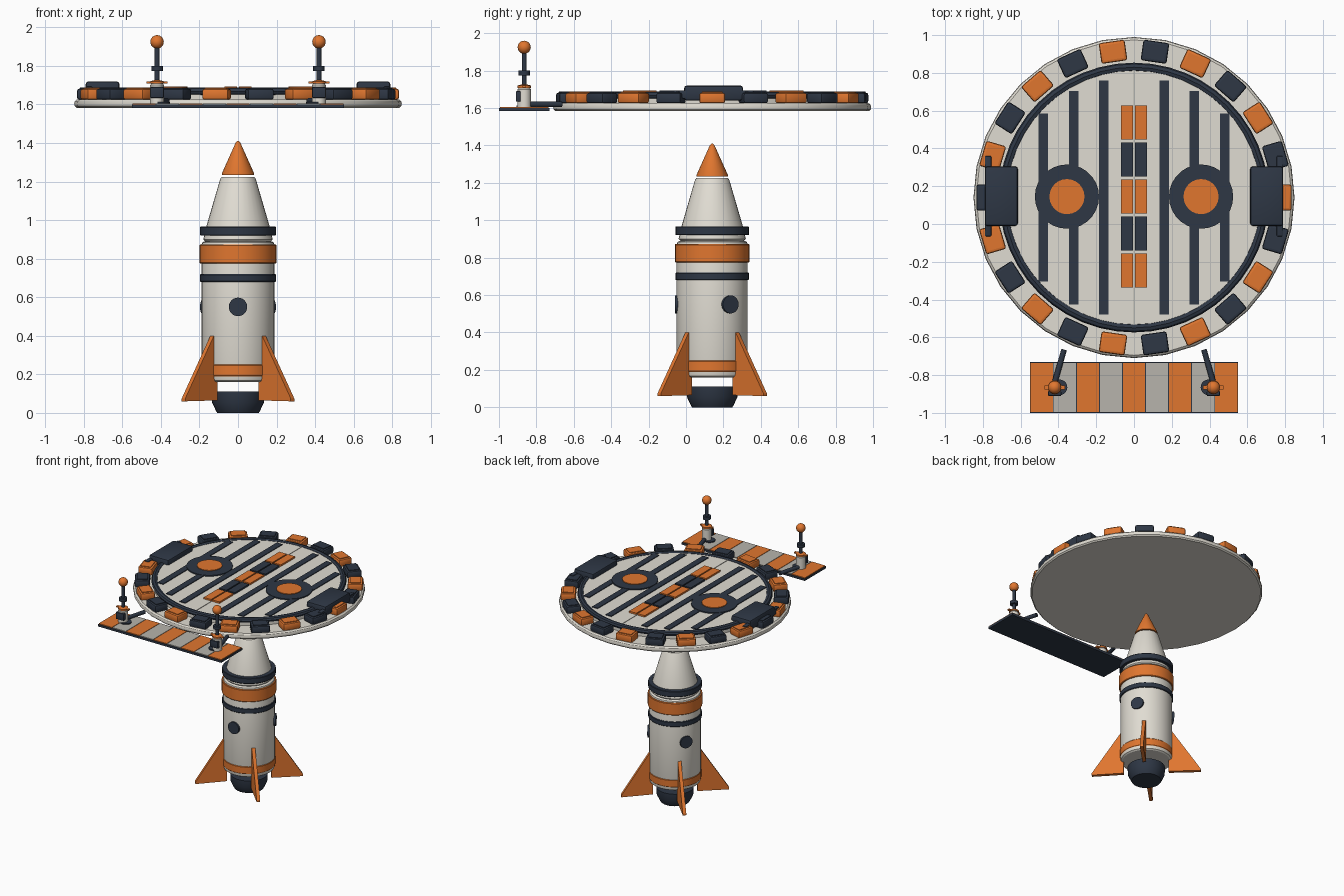
import bpy, bmesh, math
from mathutils import Matrix, Vector

if "Cube" in bpy.data.objects:
    bpy.data.objects.remove(bpy.data.objects["Cube"])

CY = 0.14  # rocket and disc axis in y


def lin(c):
    c /= 255
    return c / 12.92 if c <= 0.04045 else ((c + 0.055) / 1.055) ** 2.4


def material(name, r, g, b):
    m = bpy.data.materials.new(name)
    m.diffuse_color = (lin(r), lin(g), lin(b), 1)
    m.use_nodes = True
    m.node_tree.nodes["Principled BSDF"].inputs["Base Color"].default_value = m.diffuse_color
    return m


WHITE = material("warm_white", 224, 220, 210)
ORANGE = material("orange", 224, 118, 47)
DARK = material("dark_navy", 46, 55, 69)
GREY = material("panel_grey", 183, 180, 172)


def finish(name, bm, mat, smooth=True):
    bmesh.ops.recalc_face_normals(bm, faces=bm.faces)
    me = bpy.data.meshes.new(name)
    bm.to_mesh(me)
    bm.free()
    ob = bpy.data.objects.new(name, me)
    bpy.context.collection.objects.link(ob)
    me.materials.append(mat)
    if smooth:
        bpy.context.view_layer.objects.active = ob
        ob.select_set(True)
        bpy.ops.object.shade_smooth_by_angle(angle=math.radians(32))
        ob.select_set(False)
    return ob


def lathe(name, profile, mat, at=(0, CY), n=32):
    """Spin (radius, z) points round a vertical axis and cap both ends."""
    bm = bmesh.new()
    rings = []
    for r, z in profile:
        rings.append([bm.verts.new((at[0] + r * math.cos(2 * math.pi * i / n),
                                    at[1] + r * math.sin(2 * math.pi * i / n), z)) for i in range(n)])
    for a, b in zip(rings, rings[1:]):
        for i in range(n):
            j = (i + 1) % n
            bm.faces.new((a[i], a[j], b[j], b[i]))
    bm.faces.new(rings[0])
    bm.faces.new(rings[-1])
    return finish(name, bm, mat)


def box(name, lo, hi, mat, bevel=0.0, matrix=None):
    bm = bmesh.new()
    lo, hi = Vector(lo), Vector(hi)
    bmesh.ops.create_cube(bm, size=1)
    for v in bm.verts:
        v.co = Vector([(lo[k] + hi[k]) / 2 + v.co[k] * (hi[k] - lo[k]) for k in range(3)])
    if bevel:
        bmesh.ops.bevel(bm, geom=bm.edges[:], offset=bevel, segments=2, affect='EDGES', profile=0.5)
    if matrix:
        bm.transform(matrix)
    return finish(name, bm, mat, bevel > 0)


def rod(name, a, b, r, mat, n=16):
    a, b = Vector(a), Vector(b)
    bm = bmesh.new()
    bmesh.ops.create_cone(bm, cap_ends=True, segments=n, radius1=r, radius2=r, depth=(b - a).length)
    bm.transform(Matrix.Translation((a + b) / 2) @ (b - a).to_track_quat('Z', 'Y').to_matrix().to_4x4())
    return finish(name, bm, mat)


# Rocket: nozzle, hull, cone and nose
lathe("nozzle", [(0.108, 0), (0.115, 0.012), (0.135, 0.055), (0.137, 0.11)], DARK)
lathe("rocket_body", [(0.175, 0.16), (0.186, 0.167), (0.19, 0.18), (0.19, 0.87),
                      (0.186, 0.883), (0.175, 0.89)], WHITE)
lathe("rocket_cone", [(0.17, 0.89), (0.18, 0.90), (0.165, 0.965), (0.092, 1.215), (0.085, 1.225)], WHITE)
lathe("nose_tip", [(0.084, 1.235), (0.084, 1.242), (0.012, 1.402), (0.004, 1.41)], ORANGE)
for name, r, z0, z1, mat in (("lower_band", 0.193, 0.19, 0.25, ORANGE),
                             ("middle_dark_band", 0.197, 0.68, 0.72, DARK),
                             ("orange_band", 0.2, 0.775, 0.873, ORANGE),
                             ("upper_dark_band", 0.197, 0.92, 0.967, DARK)):
    lathe(name, [(r - 0.003, z0), (r, z0 + 0.004), (r, z1 - 0.004), (r - 0.003, z1)], mat)

# Three portholes and four diagonal fins
for k in range(3):
    a = math.radians(-90 + 120 * k)
    d = Vector((math.cos(a), math.sin(a), 0))
    c = Vector((0, CY, 0.55))
    rod(f"porthole_{k}", c + d * 0.175, c + d * 0.2, 0.048, DARK, 24)
for k in range(4):
    bm = bmesh.new()
    side = [(0.165, 0.065), (0.40, 0.06), (0.40, 0.075), (0.19, 0.40), (0.165, 0.40)]
    f = bm.faces.new([bm.verts.new((x, -0.013, z)) for x, z in side])
    ext = bmesh.ops.extrude_face_region(bm, geom=[f])
    bmesh.ops.translate(bm, vec=(0, 0.026, 0), verts=[v for v in ext["geom"] if isinstance(v, bmesh.types.BMVert)])
    bm.transform(Matrix.Translation((0, CY, 0)) @ Matrix.Rotation(math.radians(45 + 90 * k), 4, 'Z'))
    finish(f"fin_{k}", bm, ORANGE, False)

# Disc: base plate, raised deck and dark ring
lathe("disc_base", [(0.838, 1.583), (0.848, 1.592), (0.85, 1.605), (0.846, 1.618), (0.835, 1.627)], WHITE)
lathe("deck", [(0.70, 1.62), (0.70, 1.665), (0.685, 1.68)], WHITE)
bm = bmesh.new()
n, m = 48, 8
ring = [[bm.verts.new(((0.69 + 0.024 * math.cos(q)) * math.cos(p), CY + (0.69 + 0.024 * math.cos(q)) * math.sin(p),
                       1.668 + 0.02 * math.sin(q)))
         for q in [2 * math.pi * j / m for j in range(m)]] for p in [2 * math.pi * i / n for i in range(n)]]
for i in range(n):
    for j in range(m):
        bm.faces.new((ring[i][j], ring[(i + 1) % n][j], ring[(i + 1) % n][(j + 1) % m], ring[i][(j + 1) % m]))
finish("deck_ring", bm, DARK)

# Rim blocks in alternating colours
for k in range(22):
    a = math.pi / 2 + math.pi / 22 + 2 * math.pi * k / 22
    mat = Matrix.Translation((0, CY, 0)) @ Matrix.Rotation(a, 4, 'Z')
    col = ORANGE if k % 2 == 0 else DARK
    box(f"rim_block_{k}", (0.725, -0.069, 1.625), (0.835, 0.069, 1.682), col, 0.012, mat)
    box(f"rim_block_cap_{k}", (0.74, -0.054, 1.68), (0.82, 0.054, 1.688), col, 0, mat)

# Deck stripes, round pads and side housings, mirrored in x
for s in (-1, 1):
    side = "left" if s < 0 else "right"
    for x, h in ((0.16, 0.62), (0.32, 0.565), (0.48, 0.445)):
        box(f"deck_stripe_{side}_{x}", (s * x - 0.025, CY - h, 1.676), (s * x + 0.025, CY + h, 1.686), DARK)
    lathe(f"pad_outer_{side}", [(0.17, 1.676), (0.17, 1.689)], DARK, (s * 0.355, CY + 0.005), 28)
    lathe(f"pad_inner_{side}", [(0.093, 1.685), (0.093, 1.694)], ORANGE, (s * 0.355, CY + 0.005), 24)
    lo, hi = sorted((s * 0.615, s * 0.79))
    box(f"housing_{side}", (lo, -0.01, 1.64), (hi, 0.305, 1.72), DARK, 0.014)
    lo, hi = sorted((s * 0.755, s * 0.79))
    box(f"housing_bar_{side}", (lo, -0.065, 1.65), (hi, 0.36, 1.695), DARK, 0.006)
    # Split centre plates
    lo, hi = sorted((s * 0.005, s * 0.07))
    for k in range(5):
        y = CY + 0.005 + (k - 2) * 0.196
        box(f"centre_plate_{side}_{k}", (lo, y - 0.09, 1.677), (hi, y + 0.09, 1.693), DARK if k % 2 else ORANGE)
box("deck_seam", (-0.003, CY - 0.68, 1.677), (0.003, CY + 0.68, 1.683), GREY)

# Boarding platform with nine slats
box("platform", (-0.55, -1.0, 1.583), (0.55, -0.73, 1.6), DARK)
for k in range(9):
    x = (k - 4) * 0.122
    box(f"platform_slat_{k}", (x - 0.059, -0.995, 1.598), (x + 0.059, -0.735, 1.606), GREY if k % 2 else ORANGE)

# Beacon posts and struts on the platform
for s in (-1, 1):
    side = "left" if s < 0 else "right"
    x, y = s * 0.42, -0.865
    rod(f"strut_{side}", (s * 0.42, -0.84, 1.62), (s * 0.37, -0.665, 1.62), 0.015, DARK)
    lathe(f"post_foot_{side}", [(0.042, 1.605), (0.042, 1.614)], DARK, (s * 0.395, y), 20)
    lathe(f"post_base_{side}", [(0.036, 1.605), (0.036, 1.70), (0.03, 1.708)], WHITE, (x, y), 20)
    box(f"post_panel_{side}", (x - 0.035, y - 0.045, 1.635), (x + 0.035, y - 0.02, 1.69), DARK, 0.004)
    lathe(f"post_collar_{side}", [(0.037, 1.708), (0.037, 1.72), (0.015, 1.726)], ORANGE, (x, y), 20)
    box(f"post_arm_{side}", (x - 0.055, y - 0.01, 1.71), (x + 0.055, y + 0.01, 1.72), ORANGE)
    lathe(f"mast_{side}", [(0.013, 1.72), (0.013, 1.91)], DARK, (x, y), 16)
    lathe(f"mast_clamp_{side}", [(0.03, 1.775), (0.03, 1.80)], DARK, (x, y), 16)
    bm = bmesh.new()
    bmesh.ops.create_uvsphere(bm, u_segments=20, v_segments=12, radius=0.035)
    bmesh.ops.translate(bm, vec=(x, y, 1.925), verts=bm.verts)
    finish(f"beacon_{side}", bm, ORANGE)
